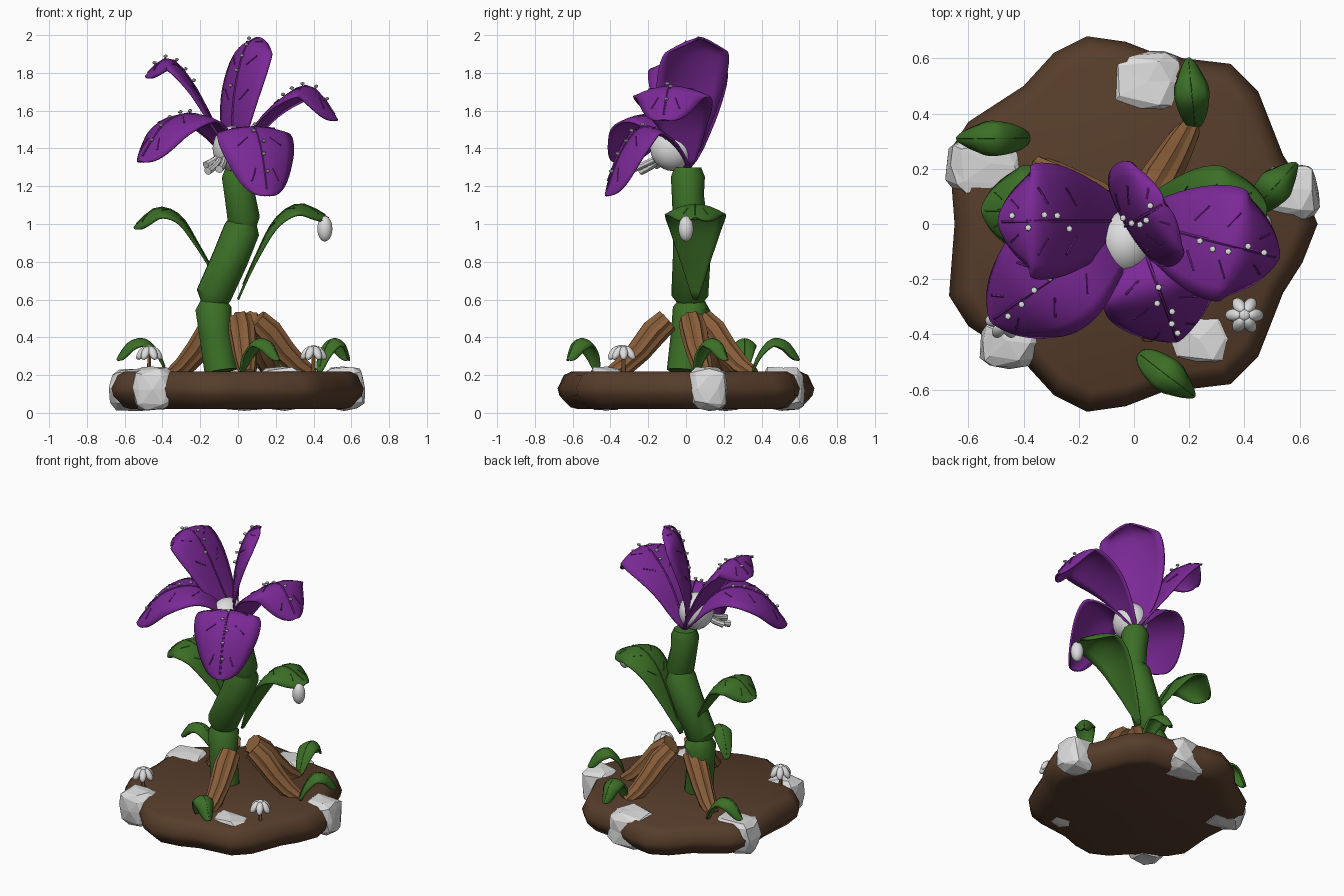
import bpy, bmesh, math, random
from mathutils import Vector, Matrix

random.seed(4)
cube = bpy.data.objects.get("Cube")
if cube:
    bpy.data.objects.remove(cube, do_unlink=True)


def material(name, rgb):
    m = bpy.data.materials.new(name)
    m.use_nodes = True
    m.diffuse_color = (*rgb, 1)
    m.node_tree.nodes["Principled BSDF"].inputs["Base Color"].default_value = (*rgb, 1)
    return m


PURPLE = material("petal purple", (0.20, 0.022, 0.31))
DARK_PURPLE = material("vein purple", (0.17, 0.018, 0.265))
GREEN = material("leaf green", (0.045, 0.16, 0.02))
DARK_GREEN = material("vein green", (0.038, 0.135, 0.017))
SOIL = material("soil brown", (0.095, 0.047, 0.024))
WOOD = material("root brown", (0.25, 0.112, 0.042))
WHITE = material("white", (0.72, 0.72, 0.72))


def finish(name, bm, mat, angle=40):
    bmesh.ops.recalc_face_normals(bm, faces=bm.faces)
    me = bpy.data.meshes.new(name)
    bm.to_mesh(me)
    bm.free()
    me.materials.append(mat)
    if angle:
        me.shade_smooth()
        me.set_sharp_from_angle(angle=math.radians(angle))
    ob = bpy.data.objects.new(name, me)
    bpy.context.collection.objects.link(ob)
    return ob


def loft(bm, rings):
    """Join rings of points with quads and cap both ends."""
    vs = [[bm.verts.new(p) for p in ring] for ring in rings]
    n = len(vs[0])
    for a, b in zip(vs, vs[1:]):
        for i in range(n):
            bm.faces.new((a[i], a[(i + 1) % n], b[(i + 1) % n], b[i]))
    bm.faces.new(vs[0][::-1])
    bm.faces.new(vs[-1])


def add_tube(bm, pts, radii, sides=6, ridge=0.0):
    pts = [Vector(p) for p in pts]
    rings = []
    for i, p in enumerate(pts):
        t = (pts[min(i + 1, len(pts) - 1)] - pts[max(i - 1, 0)]).normalized()
        u = t.cross(Vector((0.31, 0.95, 0.05))).normalized()
        v = t.cross(u)
        ring = []
        for k in range(sides):
            a = math.tau * k / sides
            r = radii[i] * (1 - ridge * (k % 2))
            ring.append(p + (u * math.cos(a) + v * math.sin(a)) * r)
        rings.append(ring)
    loft(bm, rings)


def tube(name, pts, radii, mat, sides=6, ridge=0.0, angle=40):
    bm = bmesh.new()
    add_tube(bm, pts, radii, sides, ridge)
    return finish(name, bm, mat, angle)


def add_ball(bm, loc, scale, rot=Matrix(), detail=2):
    m = Matrix.Translation(loc) @ rot @ Matrix.Diagonal((*scale, 1))
    return bmesh.ops.create_icosphere(bm, subdivisions=detail, radius=1, matrix=m)["verts"]


def spline(pts, t):
    """Point on a smooth curve through the points."""
    n = len(pts) - 1
    i = min(int(t * n), n - 1)
    f = t * n - i
    p = [Vector(pts[max(0, min(n, k))]) for k in range(i - 1, i + 3)]
    return 0.5 * (2 * p[1] + (p[2] - p[0]) * f + (2 * p[0] - 5 * p[1] + 4 * p[2] - p[3]) * f ** 2
                  + (3 * p[1] - p[0] - 3 * p[2] + p[3]) * f ** 3)


def blade(name, origin, degrees, path, width, mat, vein_mat, cup=0.45, veins=3, dew=0, peak=1.6):
    """Arched, cupped blade. The path holds (outward, height) points."""
    a = math.radians(degrees)
    out, side = Vector((math.cos(a), math.sin(a), 0)), Vector((math.sin(a), -math.cos(a), 0))

    def at(t, s, lift=0.0):
        p = spline(path, t)
        d = spline(path, min(1, t + 0.02)) - spline(path, max(0, t - 0.02))
        d.normalize()
        normal = out * -d.y + Vector((0, 0, d.x))
        w = width * max(0.01, math.sin(math.pi * t ** peak)) ** 0.55
        return (Vector((*origin, 0)) + out * p.x + Vector((0, 0, p.y)) + side * (s * w)
                + normal * (lift - cup * t * w * s * s))

    bm = bmesh.new()
    rows, cols = 24, 8
    # Rows bunch towards the tip so that it stays round
    rise = [math.sin(math.pi / 2 * i / rows) for i in range(rows + 1)]
    grid = [[bm.verts.new(at(t, 2 * j / cols - 1)) for j in range(cols + 1)] for t in rise]
    for i in range(rows):
        for j in range(cols):
            bm.faces.new((grid[i][j], grid[i][j + 1], grid[i + 1][j + 1], grid[i + 1][j]))
    ob = finish(name, bm, mat, 60)
    solid = ob.modifiers.new("thickness", 'SOLIDIFY')
    solid.thickness, solid.offset = 0.012, 0

    # Raised midrib and short side veins
    bm = bmesh.new()
    steps = [0.1 + 0.085 * k for k in range(11)]
    add_tube(bm, [at(t, 0, 0.006) for t in steps], [width * 0.03] * 11, 5)
    for k in range(veins):
        t = 0.42 + 0.42 * k / max(1, veins - 1)
        for s in (-1, 1):
            add_tube(bm, [at(t, s * 0.3, 0.006), at(t + 0.06, s * 0.6, 0.008)], [width * 0.02] * 2, 5)
    finish(name + "_veins", bm, vein_mat)

    # Dew beads near the midrib
    if dew:
        bm = bmesh.new()
        for k in range(dew):
            t = 0.5 + 0.45 * k / dew
            add_ball(bm, at(t, random.uniform(-0.15, 0.15), 0.02), (0.013, 0.013, 0.01), detail=1)
        finish(name + "_dew", bm, WHITE)


# Soil base with an uneven outline
half = [(-0.17, 0.68), (-0.03, 0.66), (0.1, 0.61), (0.35, 0.58), (0.45, 0.48), (0.54, 0.25), (0.61, 0.14), (0.665, 0)]
left = [(-0.65, 0), (-0.67, 0.26), (-0.6, 0.37), (-0.4, 0.5), (-0.29, 0.62)]
outline = half + [(x, -y) for x, y in half[-2::-1]] + [(x, -y) for x, y in left[:0:-1]] + left
bm = bmesh.new()
loft(bm, [[(x * s, y * s, z) for x, y in outline] for s, z in
          ((0.84, 0.02), (0.9, 0.03), (0.985, 0.09), (1, 0.13), (0.95, 0.2), (0.89, 0.22))])
finish("soil_base", bm, SOIL, 50)

# Faceted, squarish stones set into the rim
for i, (x, y, rx, ry) in enumerate([(0.04, 0.515, 0.145, 0.115), (-0.53, 0.21, 0.145, 0.105), (0.56, 0.12, 0.11, 0.105),
                                    (0.24, -0.42, 0.14, 0.1), (-0.45, -0.43, 0.105, 0.09)]):
    bm = bmesh.new()
    for v in add_ball(bm, (0, 0, 0), (1, 1, 1)):
        p = [math.copysign(abs(c) ** 0.55, c) + random.uniform(-0.09, 0.09) for c in v.co]
        v.co = (x + p[0] * rx, y + p[1] * ry, max(0.01, min(0.245, 0.128 + p[2] * 0.115)))
    finish(f"stone_{i + 1}", bm, WHITE, 0)

# Jointed stem
tube("stem_lower", [(-0.09, -0.01, 0.22), (-0.12, 0.01, 0.42), (-0.13, 0.03, 0.55), (-0.14, 0.03, 0.61)],
     [0.092, 0.09, 0.1, 0.06], GREEN, 10)
tube("stem_middle", [(-0.14, 0.02, 0.56), (-0.13, 0.02, 0.62), (-0.04, 0.03, 0.82), (0.02, 0.03, 0.97), (0.03, 0.02, 1.05)],
     [0.05, 0.098, 0.1, 0.1, 0.06], GREEN, 10)
tube("stem_upper", [(0.03, 0.02, 0.98), (0.03, 0.02, 1.03), (0.01, 0.01, 1.15), (0, 0.01, 1.25), (0, 0.01, 1.3)],
     [0.07, 0.09, 0.085, 0.09, 0.07], GREEN, 10)

# Ridged roots splayed around the stem
for i, deg in enumerate((-82, 15, 60, 149)):
    c, s = math.cos(math.radians(deg)), math.sin(math.radians(deg))
    pts = [(c * r, s * r, z) for r, z in ((0.1, 0.49), (0.17, 0.43), (0.25, 0.33), (0.33, 0.25), (0.41, 0.2))]
    tube(f"root_{i + 1}", pts, [0.066, 0.074, 0.066, 0.056, 0.04], WOOD, 18, 0.13, 20)

# Flower petals
petals = {
    "petal_right_back": (180, [(0, 1.3), (0.13, 1.53), (0.25, 1.75), (0.37, 1.87), (0.49, 1.78)]),
    "petal_right_front": (215, [(0, 1.3), (0.15, 1.5), (0.3, 1.58), (0.48, 1.52), (0.63, 1.33)]),
    "petal_front": (-70, [(0, 1.3), (0.12, 1.45), (0.25, 1.51), (0.37, 1.38), (0.46, 1.15)]),
    "petal_left": (-14, [(0, 1.3), (0.12, 1.53), (0.26, 1.67), (0.4, 1.72), (0.54, 1.55)]),
    "petal_upright": (30, [(0, 1.3), (-0.03, 1.5), (-0.01, 1.73), (0.05, 1.93), (0.13, 1.985)]),
}
for name, (deg, path) in petals.items():
    blade(name, (0, 0.01), deg, path, 0.21, PURPLE, DARK_PURPLE, cup=0.38, dew=5, peak=1.35)

# Flower heart and stamens
bm = bmesh.new()
add_ball(bm, (-0.03, -0.07, 1.4), (0.105, 0.12, 0.12), detail=3)
finish("flower_heart", bm, WHITE)
for i, (x, y, z) in enumerate([(-0.16, -0.24, 1.28), (-0.1, -0.29, 1.29), (-0.17, -0.16, 1.31)]):
    tube(f"stamen_{i + 1}", [(-0.06, -0.08, 1.38), (x * 0.8, y * 0.8, z + 0.02), (x, y, z)], [0.018, 0.018, 0.022], WHITE, 8)

# Large stem leaves, one with a hanging drop
blade("leaf_right", (0, 0.05), 180, [(0.12, 0.72), (0.22, 0.9), (0.31, 1.04), (0.43, 1.08), (0.55, 0.98)],
      0.16, GREEN, DARK_GREEN)
blade("leaf_left", (0, 0.05), 0, [(0, 0.6), (0.1, 0.83), (0.2, 1.02), (0.33, 1.1), (0.48, 1.03)],
      0.16, GREEN, DARK_GREEN)
bm = bmesh.new()
add_ball(bm, (0.46, 0, 0.975), (0.04, 0.04, 0.068), detail=3)
finish("drop", bm, WHITE)

# Low sprouts on the soil
for i, (x, y, deg, size) in enumerate([(0.22, 0.35, 95, 0.25), (-0.38, 0.31, 180, 0.26),
                                       (0.43, 0.05, 47, 0.23), (0.02, -0.47, -38, 0.25)]):
    blade(f"sprout_{i + 1}", (x, y), deg,
          [(size * r, z) for r, z in ((0, 0.21), (0.15, 0.31), (0.42, 0.385), (0.75, 0.37), (1, 0.28))],
          0.06, GREEN, DARK_GREEN, cup=1.1, veins=0, peak=1.15)

# Small white blossoms
for i, (x, y) in enumerate([(0.4, -0.33), (-0.47, -0.35)]):
    tube(f"blossom_stalk_{i + 1}", [(x, y, 0.2), (x, y, 0.32)], [0.012, 0.01], WOOD)
    bm = bmesh.new()
    add_ball(bm, (x, y, 0.34), (0.024, 0.024, 0.02))
    for k in range(6):
        turn = Matrix.Rotation(math.tau * k / 6, 4, 'Z')
        loc = Vector((x, y, 0.317)) + turn @ Vector((0.04, 0, 0))
        add_ball(bm, loc, (0.044, 0.023, 0.02), turn @ Matrix.Rotation(0.95, 4, 'Y'))
    finish(f"blossom_{i + 1}", bm, WHITE)
